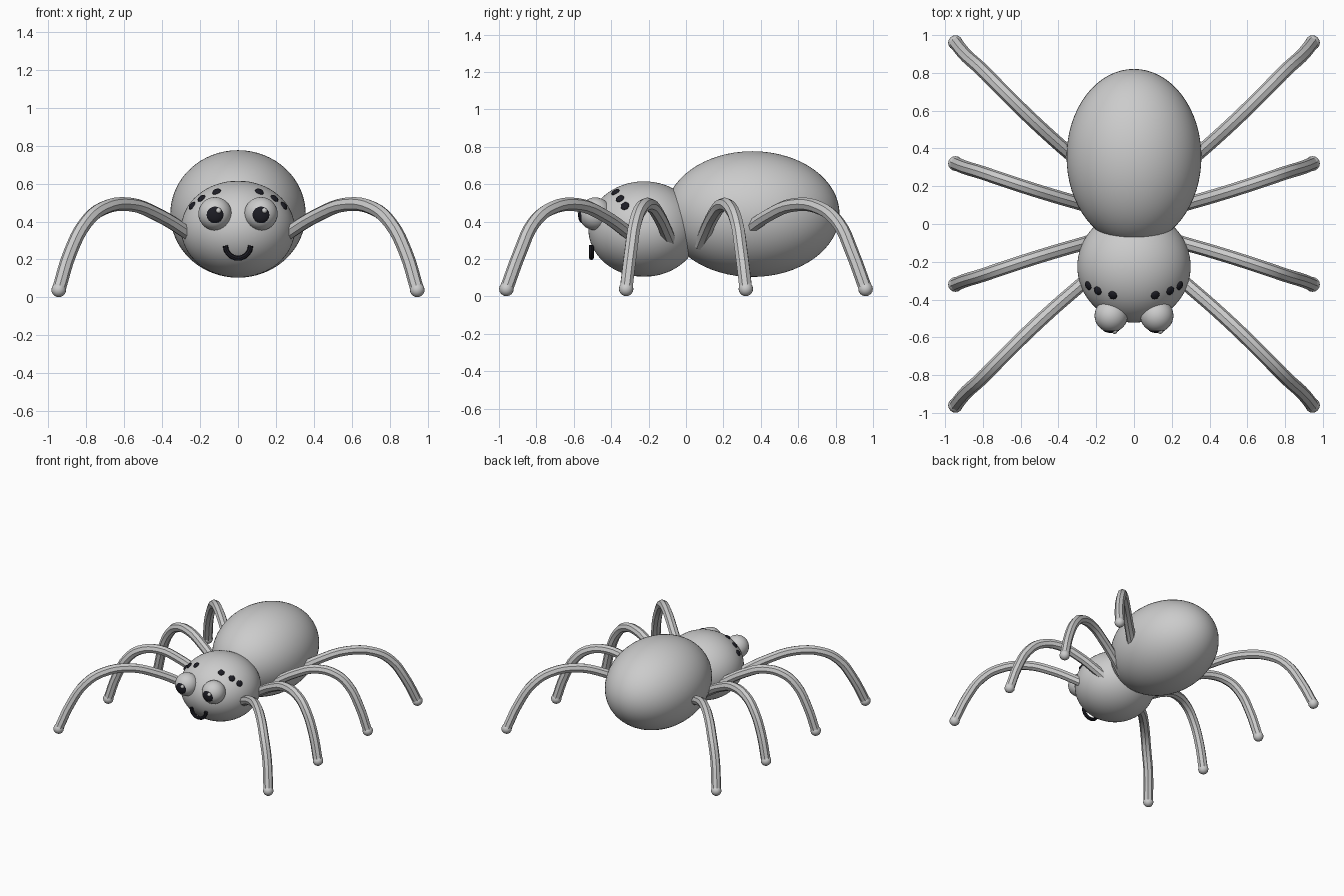
import bpy
import math
from mathutils import Vector

cube = bpy.data.objects.get("Cube")
if cube:
    bpy.data.objects.remove(cube, do_unlink=True)


def make_material(name, rgb):
    mat = bpy.data.materials.new(name)
    mat.use_nodes = True
    mat.diffuse_color = (*rgb, 1)
    mat.node_tree.nodes["Principled BSDF"].inputs["Base Color"].default_value = (*rgb, 1)
    return mat


grey = make_material("light grey", (0.6, 0.6, 0.6))
black = make_material("ink black", (0.012, 0.012, 0.018))


def finish(obj, name, mat):
    obj.name = name
    obj.data.materials.clear()
    obj.data.materials.append(mat)
    bpy.ops.object.shade_smooth_by_angle(angle=math.radians(30))


def ellipsoid(name, center, radii, mat, segments=32, normal=None):
    bpy.ops.mesh.primitive_uv_sphere_add(segments=segments, ring_count=segments // 2, location=center)
    obj = bpy.context.object
    obj.scale = radii
    if normal:
        obj.rotation_euler = normal.to_track_quat("Z", "Y").to_euler()
    finish(obj, name, mat)


def tube(name, points, radius, mat, resolution):
    curve = bpy.data.curves.new(name, "CURVE")
    curve.dimensions = "3D"
    curve.bevel_depth = radius
    curve.bevel_resolution = 2
    curve.use_fill_caps = True
    curve.resolution_u = resolution
    spline = curve.splines.new("BEZIER")
    spline.bezier_points.add(len(points) - 1)
    for bp, co in zip(spline.bezier_points, points):
        bp.co = co
        bp.handle_left_type = bp.handle_right_type = "AUTO"
    obj = bpy.data.objects.new(name, curve)
    bpy.context.collection.objects.link(obj)
    bpy.ops.object.select_all(action="DESELECT")
    obj.select_set(True)
    bpy.context.view_layer.objects.active = obj
    bpy.ops.object.convert(target="MESH")
    finish(bpy.context.object, name, mat)


# Body
HEAD = Vector((0, -0.225, 0.36))
HEAD_R = Vector((0.3, 0.297, 0.255))
ellipsoid("abdomen", (0, 0.355, 0.44), (0.357, 0.466, 0.336), grey, 64)
ellipsoid("head", HEAD, HEAD_R, grey, 64)

# Legs: x, z and share of the foot's y along each leg
LEG = [(0.18, 0.275, 0.24), (0.27, 0.342, 0.325), (0.425, 0.437, 0.465),
       (0.57, 0.49, 0.605), (0.715, 0.468, 0.755), (0.805, 0.39, 0.85),
       (0.885, 0.235, 0.925), (0.945, 0.04, 1)]
ROWS = {"front": -0.96, "front_middle": -0.32, "back_middle": 0.32, "back": 0.96}
for side, s in (("left", 1), ("right", -1)):
    for row, foot_y in ROWS.items():
        path = [(s * x, foot_y * share, z) for x, z, share in LEG]
        tube(f"{row}_leg_{side}", path, 0.036, grey, 4)
        ellipsoid(f"{row}_foot_{side}", path[-1], (0.039,) * 3, grey, 16)

    # Large eyes with pupils and glints
    ellipsoid(f"eye_{side}", (s * 0.121, -0.485, 0.441), (0.088,) * 3, grey)
    ellipsoid(f"pupil_{side}", (s * 0.121, -0.555, 0.437), (0.046, 0.022, 0.046), black, 24)
    ellipsoid(f"glint_{side}", (s * 0.121 + 0.018, -0.567, 0.457), (0.015,) * 3, grey, 16)

    # Small eyes lie flat on the head
    for i, (x, z) in enumerate([(0.113, 0.557), (0.192, 0.522), (0.242, 0.483)], 1):
        u, w = s * x / HEAD_R.x, (z - HEAD.z) / HEAD_R.z
        v = -math.sqrt(1 - u * u - w * w)
        unit = Vector((u, v, w))
        normal = Vector(a / r for a, r in zip(unit, HEAD_R)).normalized()
        ellipsoid(f"small_eye_{i}_{side}", HEAD + unit * HEAD_R, (0.024, 0.024, 0.012), black, 16, normal)

# Smiling mouth
arc = [math.pi * (1 + i / 8) for i in range(9)]
tube("mouth", [(0.066 * math.cos(a), -0.506, 0.273 + 0.066 * math.sin(a)) for a in arc], 0.0135, black, 3)
